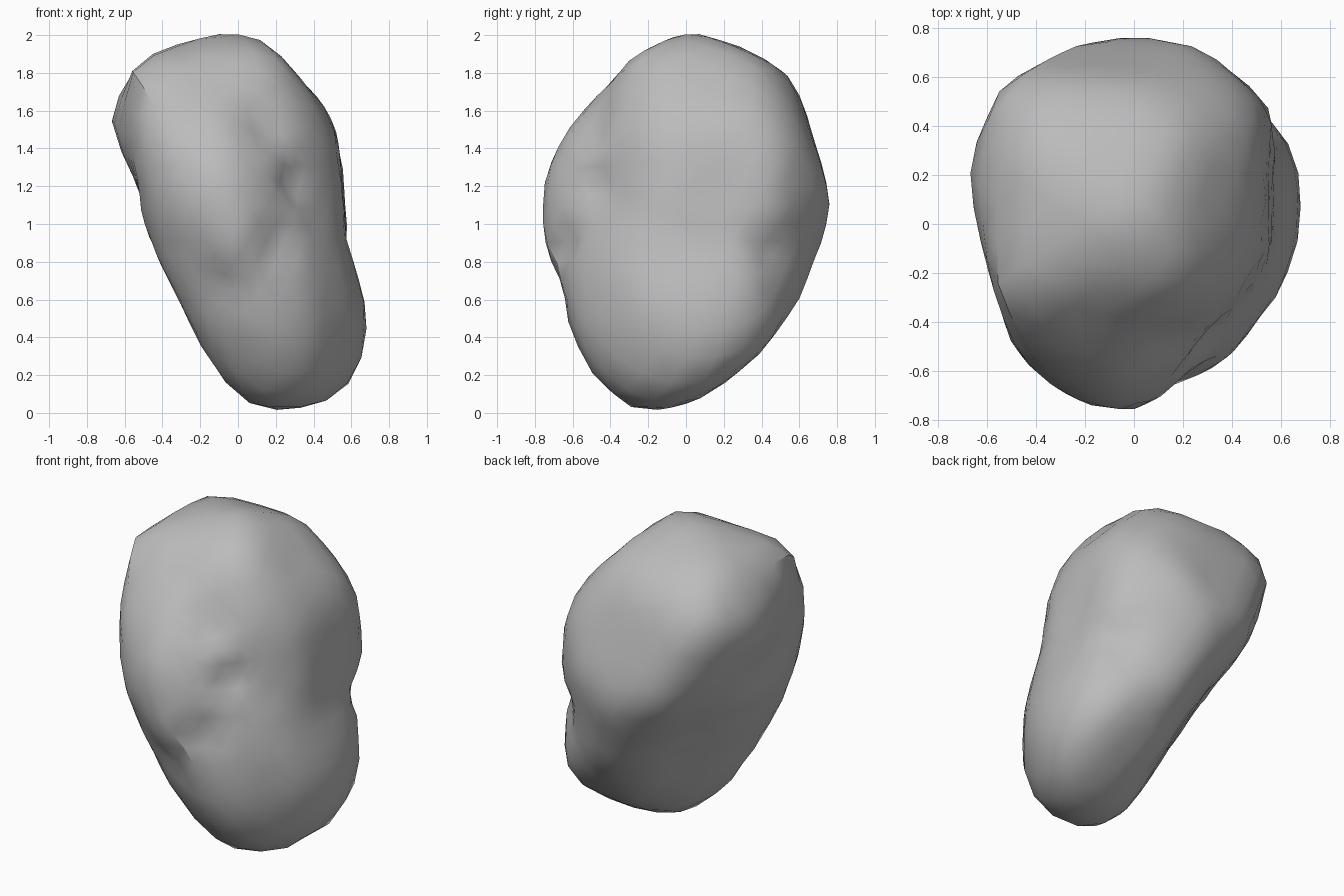
import bpy
import bmesh
from math import atan2, pi
from mathutils import Vector, noise

default_cube = bpy.data.objects.get("Cube")
if default_cube:
    bpy.data.objects.remove(default_cube, do_unlink=True)

UP = Vector((0, 0, 1))


def slanted_axes(x, y, z):
    """Right and up axes of a profile plane that faces the given direction."""
    forward = -Vector((x, y, z)).normalized()
    right = forward.cross(UP).normalized()
    return right, right.cross(forward)


def cross(a, b):
    return a[0] * b[1] - a[1] * b[0]


def profile_reach(p, outline):
    """How far a flat ray from the core travels before it leaves the outline."""
    if abs(p[0]) + abs(p[1]) < 0.001:
        return 9.0
    for a, b in zip(outline, outline[1:] + outline[:1]):
        turn = cross(a, b)
        if cross(a, p) * turn >= 0 and cross(p, b) * turn >= 0:
            slope = cross(p, (b[0] - a[0], b[1] - a[1]))
            if abs(slope) > 1e-6:
                return abs(turn / slope)
    return 9.0


# Rock profiles, measured around the core of the boulder
front = [(-.15, 1), (.03, 1), (.13, .96), (.23, .87), (.38, .7), (.55, .5),
         (.57, .3), (.56, -.08), (.67, -.4), (.68, -.6), (.62, -.82),
         (.45, -.97), (.3, -1), (.06, -.95), (-.1, -.8), (-.22, -.58),
         (-.5, 0), (-.51, .2), (-.69, .52), (-.55, .82), (-.4, .92)]
side = [(-.03, 1), (.08, 1), (.31, .91), (.54, .79), (.62, .6), (.74, .2),
        (.76, .05), (.67, -.2), (.6, -.4), (.38, -.69), (.1, -.9),
        (-.12, -1), (-.3, -.97), (-.5, -.8), (-.67, -.4), (-.77, 0),
        (-.75, .2), (-.69, .42), (-.5, .64), (-.34, .78), (-.3, .87)]
plan = [(0, .77), (.2, .73), (.4, .64), (.55, .48), (.66, .25), (.69, 0),
        (.6, -.25), (.38, -.54), (.15, -.67), (.05, -.76), (-.05, -.76),
        (-.3, -.71), (-.5, -.48), (-.63, -.05), (-.69, .15), (-.63, .4),
        (-.53, .58), (-.33, .72)]
front_slant = [(-.12, 1.04), (.14, 1.01), (.37, .89), (.69, .5), (.73, .08),
               (.66, -.22), (.7, -.5), (.64, -.78), (.54, -.93),
               (.21, -1.08), (-.18, -.98), (-.41, -.66), (-.71, -.04),
               (-.7, .4), (-.6, .82), (-.37, .91), (-.24, 1.01)]
back_slant = [(0, .93), (.2, .91), (.58, .79), (.7, .4), (.71, .14),
              (.53, -.31), (.26, -.66), (.08, -.77), (-.3, -.8),
              (-.5, -.73), (-.66, -.54), (-.7, -.37), (-.66, -.19),
              (-.73, .05), (-.7, .4), (-.39, .79), (-.18, .91)]
under_slant = [(-.2, .85), (-.05, .93), (.24, .95), (.64, .77), (.79, .52),
               (.66, .11), (.42, -.13), (.18, -.46), (-.11, -.88),
               (-.26, -.93), (-.42, -.9), (-.56, -.78), (-.67, -.5),
               (-.67, -.31), (-.54, .11), (-.46, .55), (-.32, .75)]

TILT = 0.816
profiles = [
    ((Vector((1, 0, 0)), UP), front),
    ((Vector((0, 1, 0)), UP), side),
    ((Vector((1, 0, 0)), Vector((0, 1, 0))), plan),
    (slanted_axes(1, -1, TILT), front_slant),
    (slanted_axes(-1, 1, TILT), back_slant),
    (slanted_axes(1, 1, -TILT), under_slant),
]

# Dents and knobs: direction from the core, angular width, height
features = [
    (Vector((.13, -.45, .5)), .26, -.05),
    (Vector((.27, -.45, .2)), .22, -.05),
    (Vector((.18, -.62, -.1)), .25, -.05),
    (Vector((0, -.65, -.33)), .28, -.03),
    (Vector((.55, .15, .28)), .5, -.035),
    (Vector((.5, .42, -.12)), .25, -.04),
    (Vector((-.52, -.28, .8)), .16, .02),
]

SECTORS = 36
ROUNDS = 11
SWELL = 1.015

# Boulder: each point of a sphere gets its limit and its sector per profile
bm = bmesh.new()
bmesh.ops.create_icosphere(bm, subdivisions=4, radius=1)
bm.verts.ensure_lookup_table()
directions = [vert.co.normalized() for vert in bm.verts]
neighbours = [[e.other_vert(v).index for e in v.link_edges] for v in bm.verts]
limits = []
for axes, outline in profiles:
    column = []
    for d in directions:
        p = (d.dot(axes[0]), d.dot(axes[1]))
        sector = int((atan2(p[1], p[0]) / (2 * pi) + 0.5) * SECTORS) % SECTORS
        column.append((sector, SWELL * profile_reach(p, outline)))
    limits.append(column)
hull = [min(reach for _, reach in row) for row in zip(*limits)]


def wear(radii):
    """Soften every point towards the middle of its neighbours."""
    points = [d * r for d, r in zip(directions, radii)]
    worn = []
    for i, ring in enumerate(neighbours):
        middle = sum((points[j] for j in ring), Vector()) / len(ring)
        worn.append(0.5 * radii[i] + 0.5 * middle.dot(directions[i]))
    return worn


def hold_rims(radii):
    """Lift the outermost points of each sector back to the profile."""
    lift = [1.0] * len(radii)
    for column in limits:
        peak = [0.01] * SECTORS
        for r, (sector, reach) in zip(radii, column):
            peak[sector] = max(peak[sector], r / reach)
        for i, (sector, reach) in enumerate(column):
            share = radii[i] / reach / peak[sector]
            weight = max(0.0, 1 - (1 - share) / 0.05)
            lift[i] = max(lift[i], 1 + weight * (1 / peak[sector] - 1))
    return [min(r * k, h) for r, k, h in zip(radii, lift, hull)]


radii = hull
for _ in range(ROUNDS):
    radii = hold_rims(wear(radii))
radii = wear(radii)

# Shape the dents, knobs and gentle unevenness
for vert, d, radius in zip(bm.verts, directions, radii):
    for centre, width, height in features:
        spread = d.angle(centre) / width
        radius += height * max(0.0, 1 - spread * spread) ** 2
    radius += 0.01 * noise.noise(d * 5)
    vert.co = d * radius + UP
bmesh.ops.recalc_face_normals(bm, faces=bm.faces)

mesh = bpy.data.meshes.new("rock_body")
bm.to_mesh(mesh)
bm.free()
rock = bpy.data.objects.new("rock_body", mesh)
bpy.context.collection.objects.link(rock)

# Plain stone colour
stone = bpy.data.materials.new("stone_grey")
stone.use_nodes = True
grey = (0.5, 0.5, 0.5, 1)
stone.diffuse_color = grey
for node in stone.node_tree.nodes:
    if node.type == "BSDF_PRINCIPLED":
        node.inputs["Base Color"].default_value = grey
        node.inputs["Roughness"].default_value = 0.9
mesh.materials.append(stone)

bpy.ops.object.select_all(action="DESELECT")
rock.select_set(True)
bpy.context.view_layer.objects.active = rock
bpy.ops.object.shade_smooth_by_angle()
